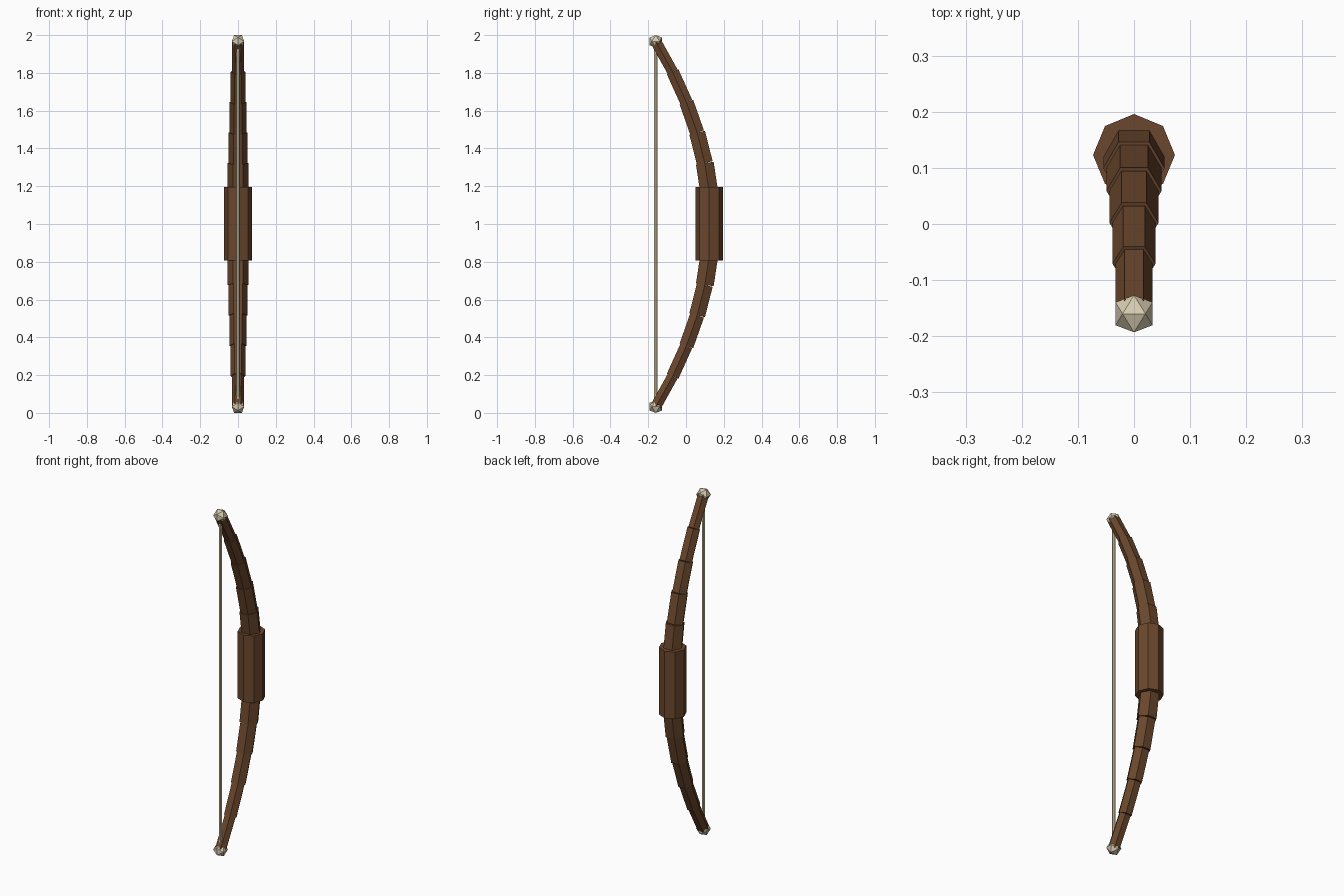
import bpy, bmesh, math
from mathutils import Vector

cube = bpy.data.objects.get("Cube")
if cube:
    bpy.data.objects.remove(cube, do_unlink=True)


def material(name, color):
    m = bpy.data.materials.new(name)
    m.use_nodes = True
    m.diffuse_color = (*color, 1)
    m.node_tree.nodes["Principled BSDF"].inputs["Base Color"].default_value = (*color, 1)
    return m


WOOD = material("brown wood", (0.145, 0.063, 0.026))
BONE = material("pale bone", (0.68, 0.60, 0.43))
CORD = material("cream cord", (0.62, 0.52, 0.34))


def finish(name, bm, mat):
    bmesh.ops.recalc_face_normals(bm, faces=bm.faces)
    mesh = bpy.data.meshes.new(name)
    bm.to_mesh(mesh)
    bm.free()
    mesh.materials.append(mat)
    obj = bpy.data.objects.new(name, mesh)
    bpy.context.collection.objects.link(obj)
    return obj


def prism(bm, start, end, radius, sides):
    """Closed straight prism between two points in the YZ plane, corners at +-x."""
    u = Vector((1, 0, 0))
    v = (end - start).normalized().cross(u)
    rings = []
    for p in (start, end):
        ring = []
        for i in range(sides):
            a = math.tau * i / sides
            ring.append(bm.verts.new(p + radius * (u * math.cos(a) + v * math.sin(a))))
        rings.append(ring)
        bm.faces.new(ring)
    low, high = rings
    for i in range(sides):
        j = (i + 1) % sides
        bm.faces.new((low[i], low[j], high[j], high[i]))


HALF = 0.967       # half height between the tip centres
STEPS = 6          # straight segments per limb
TIP_Y = -0.16


def bow_point(t, side):
    return Vector((0, 0.132 - 0.292 * t * t, 1 + side * HALF * t))


# Limbs: stepped hexagonal segments along a parabola
for name, side in (("upper", 1), ("lower", -1)):
    bm = bmesh.new()
    for k in range(STEPS):
        radius = 0.033 + 0.0054 * (STEPS - 1 - k)
        prism(bm, bow_point(k / STEPS, side), bow_point((k + 1) / STEPS, side), radius, 6)
    finish(name + "_limb", bm, WOOD)

    # Tip: icosahedron with its top edge running along x
    bm = bmesh.new()
    phi = (1 + math.sqrt(5)) / 2
    s = 0.033 / phi
    for a in (-s, s):
        for b in (-s * phi, s * phi):
            for co in ((a, 0, b), (0, b, a), (b, a, 0)):
                bm.verts.new(co)
    bmesh.ops.convex_hull(bm, input=bm.verts)
    tip = finish(name + "_tip", bm, BONE)
    tip.location = bow_point(1, side)

# Grip: octagonal sleeve
bm = bmesh.new()
prism(bm, Vector((0, 0.123, 0.807)), Vector((0, 0.123, 1.195)), 0.073, 8)
finish("grip", bm, WOOD)

# String between the tips
bm = bmesh.new()
prism(bm, Vector((0, TIP_Y, 1 - HALF)), Vector((0, TIP_Y, 1 + HALF)), 0.0095, 6)
finish("bow_string", bm, CORD)
